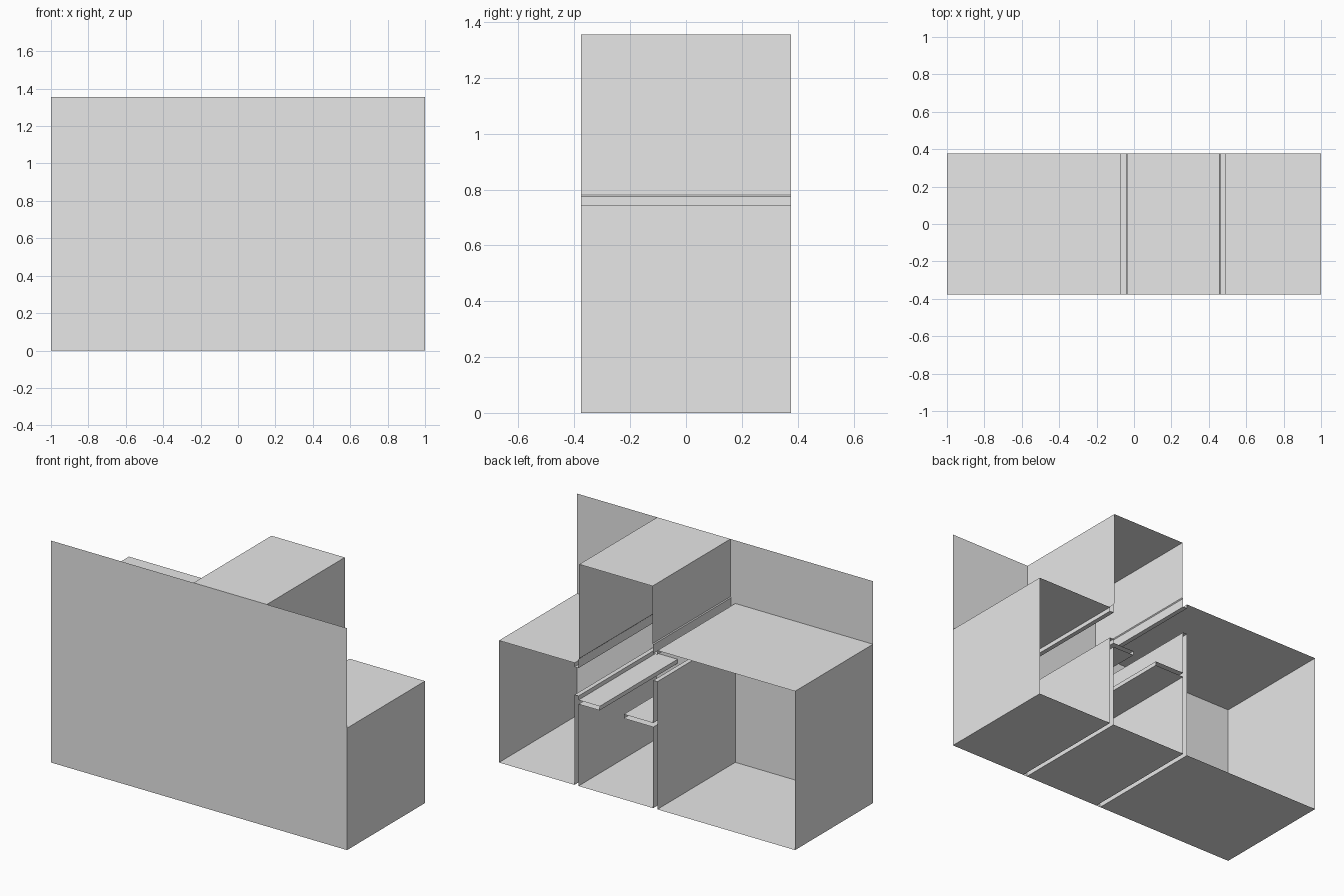
import bpy
import bmesh

cube = bpy.data.objects.get("Cube")
if cube:
    bpy.data.objects.remove(cube, do_unlink=True)

DEPTH = 0.376      # half depth of the section
HEIGHT = 1.355
HALL_L, HALL_R = -0.042, 0.463    # walls of the middle hall
LOW_WALL, TALL_WALL = 0.49, -0.07  # facing walls of the side rooms
STEP = 0.005       # small shoulder where the hall narrows

grey = bpy.data.materials.new("plain grey")
grey.use_nodes = True
grey.diffuse_color = (0.8, 0.8, 0.8, 1)
grey.node_tree.nodes["Principled BSDF"].inputs["Base Color"].default_value = (0.8, 0.8, 0.8, 1)


def make_object(name, bm):
    mesh = bpy.data.meshes.new(name)
    bm.to_mesh(mesh)
    bm.free()
    mesh.materials.append(grey)
    obj = bpy.data.objects.new(name, mesh)
    bpy.context.collection.objects.link(obj)
    return obj


def shell(name, profile):
    """Sweep an open x-z profile from front to back as a thin surface."""
    bm = bmesh.new()
    front = [bm.verts.new((x, -DEPTH, z)) for x, z in profile]
    back = [bm.verts.new((x, DEPTH, z)) for x, z in profile]
    for i in range(len(profile) - 1):
        bm.faces.new((front[i], front[i + 1], back[i + 1], back[i]))
    return make_object(name, bm)


# Low side room, with its opening through the wall into the hall
shell("low_room", [
    (HALL_R, 0.55), (LOW_WALL, 0.55), (LOW_WALL, 0), (1, 0), (1, 0.745),
    (LOW_WALL, 0.745), (LOW_WALL, 0.72), (HALL_R, 0.72)])

# Tall side room, with its opening through the wall into the hall
shell("tall_room", [
    (HALL_L, 0.945), (TALL_WALL, 0.945), (TALL_WALL, 0.97), (-1, 0.97),
    (-1, 0), (TALL_WALL, 0), (TALL_WALL, 0.78), (HALL_L, 0.78)])

# Upper hall walls and roof
shell("upper_hall", [
    (HALL_R, 0.72), (HALL_R, 0.775), (HALL_R - STEP, 0.78), (HALL_R - STEP, HEIGHT),
    (HALL_L + STEP, HEIGHT), (HALL_L + STEP, 1.003), (HALL_L, 0.998), (HALL_L, 0.945)])

# Lower hall walls and floor, with a ledge jutting from each wall
shell("lower_hall_with_ledges", [
    (HALL_L, 0.78), (HALL_L, 0.52), (0.157, 0.52), (0.157, 0.495), (HALL_L, 0.495),
    (HALL_L, 0), (HALL_R, 0), (HALL_R, 0.5), (0.32, 0.5), (0.32, 0.525),
    (HALL_R, 0.525), (HALL_R, 0.55)])

# Full front wall
bm = bmesh.new()
bm.faces.new([bm.verts.new((x, -DEPTH, z))
              for x, z in ((-1, 0), (1, 0), (1, HEIGHT), (-1, HEIGHT))])
make_object("front_wall", bm)
